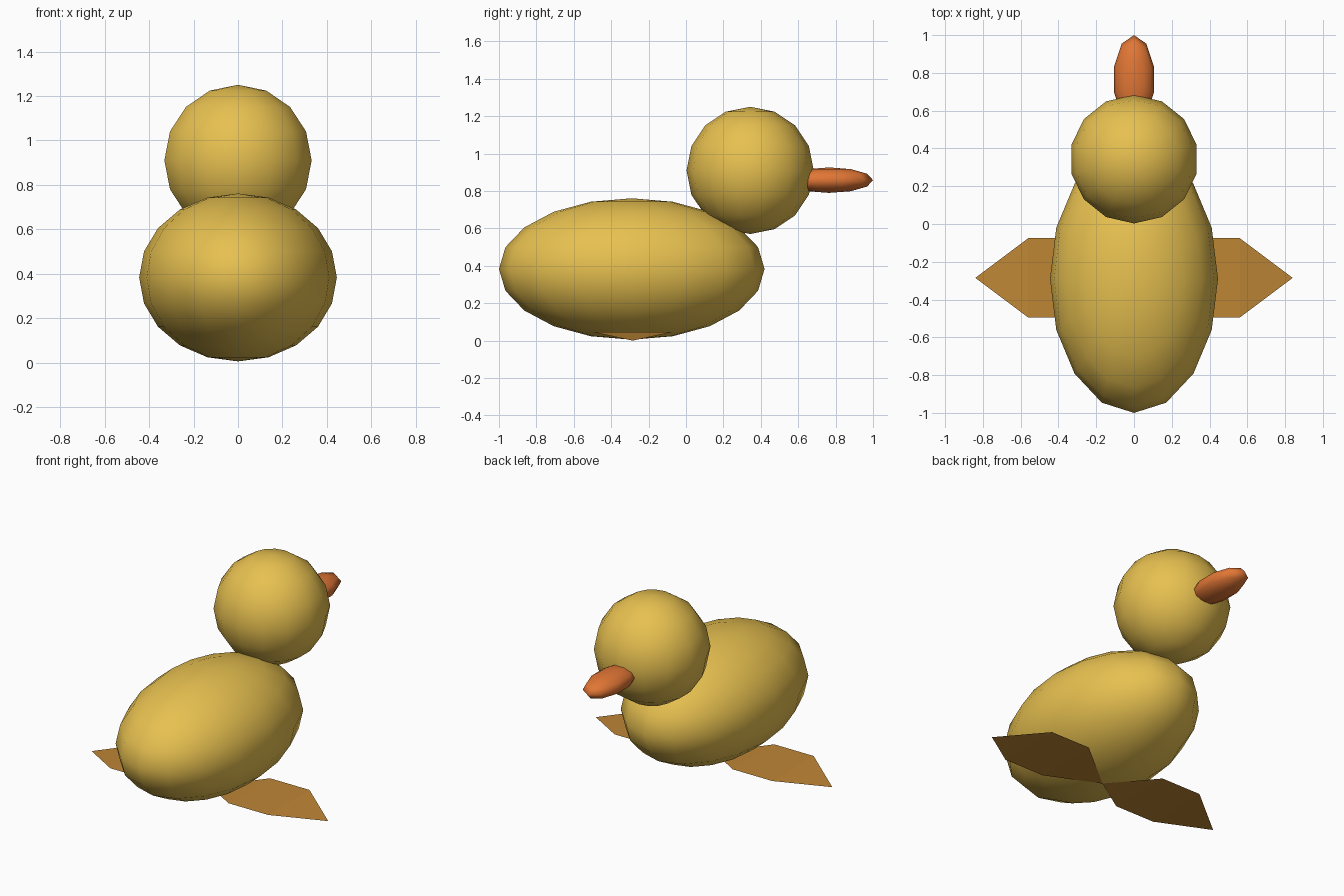
import bpy

if "Cube" in bpy.data.objects:
    bpy.data.objects.remove(bpy.data.objects["Cube"])


def material(name, rgb):
    m = bpy.data.materials.new(name)
    m.diffuse_color = (*rgb, 1)
    m.use_nodes = True
    m.node_tree.nodes["Principled BSDF"].inputs["Base Color"].default_value = m.diffuse_color
    return m


yellow = material("yellow", (0.80, 0.53, 0.08))
orange = material("orange", (0.75, 0.18, 0.035))
amber = material("amber", (0.52, 0.24, 0.036))


def ellipsoid(name, centre, radii, segments, rings, mat):
    bpy.ops.mesh.primitive_uv_sphere_add(segments=segments, ring_count=rings,
                                         radius=1, location=centre)
    ob = bpy.context.object
    ob.name = name
    ob.scale = radii
    bpy.ops.object.transform_apply(location=False, rotation=False, scale=True)
    bpy.ops.object.shade_smooth()
    ob.data.materials.append(mat)
    return ob


# Rounded body, head and flattened beak
ellipsoid("body", (0, -0.29, 0.383), (0.445, 0.71, 0.378), 16, 10, yellow)
ellipsoid("head", (0, 0.343, 0.91), (0.34, 0.34, 0.34), 14, 8, yellow)
ellipsoid("beak", (0, 0.765, 0.858), (0.11, 0.235, 0.068), 10, 6, orange)


# Thin arched feet: middle quad with a pointed triangle at each end
def foot(name, side):
    outline = [(0.0, 0, 0), (0.28, -0.21, 0.045), (0.56, -0.21, 0.045),
               (0.84, 0, 0), (0.56, 0.21, 0.045), (0.28, 0.21, 0.045)]
    verts = [(side * x, y - 0.285, z) for x, y, z in outline]
    faces = [(0, 1, 5), (1, 2, 4, 5), (2, 3, 4)]
    if side < 0:
        faces = [f[::-1] for f in faces]
    me = bpy.data.meshes.new(name)
    me.from_pydata(verts, [], faces)
    me.materials.append(amber)
    bpy.context.collection.objects.link(bpy.data.objects.new(name, me))


foot("right_foot", 1)
foot("left_foot", -1)
